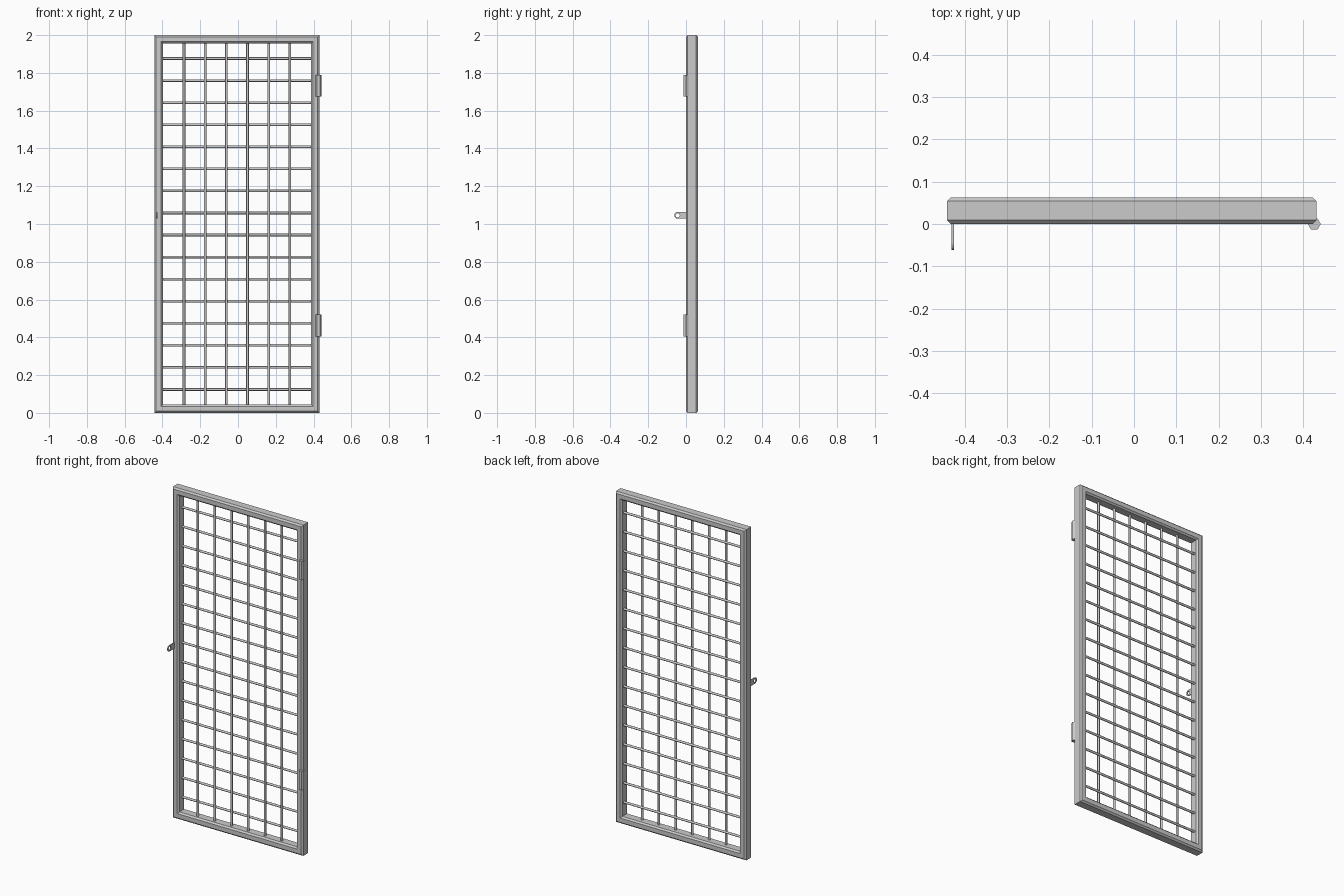
import bpy, bmesh, math
from mathutils import Vector

if "Cube" in bpy.data.objects:
    bpy.data.objects.remove(bpy.data.objects["Cube"])

X0, X1, DEPTH, TUBE, CH = -0.442, 0.431, 0.063, 0.044, 0.009


def make_object(name, bm):
    bmesh.ops.recalc_face_normals(bm, faces=bm.faces)
    mesh = bpy.data.meshes.new(name)
    bm.to_mesh(mesh)
    bm.free()
    ob = bpy.data.objects.new(name, mesh)
    bpy.context.collection.objects.link(ob)
    return ob


def rod(name, a, b, radius, sides, smooth=False):
    a, b = Vector(a), Vector(b)
    bpy.ops.mesh.primitive_cylinder_add(vertices=sides, radius=radius,
                                        depth=(b - a).length, location=(a + b) / 2)
    ob = bpy.context.object
    ob.name = name
    ob.rotation_euler = (b - a).to_track_quat('Z', 'Y').to_euler()
    if smooth:
        bpy.ops.object.shade_smooth_by_angle(angle=math.radians(50))
    return ob


# Mitred frame: chamfered tube profile (inset, depth) swept round four corners
profile = [(CH, 0), (TUBE - CH, 0), (TUBE, CH), (TUBE, DEPTH - CH),
           (TUBE - CH, DEPTH), (CH, DEPTH), (0, DEPTH - CH), (0, CH)]
bm = bmesh.new()
rings = []
for cx, cz, sx, sz in ((X0, 0, 1, 1), (X1, 0, -1, 1), (X1, 2, -1, -1), (X0, 2, 1, -1)):
    rings.append([bm.verts.new((cx + sx * d, y, cz + sz * d)) for d, y in profile])
n = len(profile)
for i in range(4):
    a, b = rings[i], rings[(i + 1) % 4]
    for j in range(n):
        k = (j + 1) % n
        bm.faces.new((a[j], a[k], b[k], b[j]))
make_object("door_frame", bm)

# Grille bars: uprights in front, crossbars welded behind
left, right = X0 + TUBE, X1 - TUBE
for i in range(1, 7):
    x = left + (right - left) * i / 7
    rod("vertical_bar", (x, 0.026, 0.04), (x, 0.026, 1.96), 0.007, 8, True)
for i in range(16):
    z = 0.124 + i * (1.876 - 0.124) / 15
    rod("horizontal_bar", (left - 0.004, 0.038, z), (right + 0.004, 0.038, z), 0.007, 8, True)

# Hexagonal hinge barrels
for z in (0.405, 1.675):
    hinge = rod("hinge_barrel", (0.426, 0, z), (0.426, 0, z + 0.115), 0.0153, 6)
    hinge.rotation_euler = (0, 0, math.radians(30))

# Padlock tab: rounded plate with a hole, built as matching outer and inner loops
yc, zc, R, r, t = -0.044, 1.046, 0.018, 0.011, 0.006
outer, inner = [], []
for i in range(16):
    ang = 2 * math.pi * i / 16
    c, s = math.cos(ang), math.sin(ang)
    inner.append((yc + r * c, zc + r * s))
    if c > 0.01:
        m = max(abs(c), abs(s))
        y = 0.004 if abs(s) < 0.72 else yc + R * c
        outer.append((y, zc + R * s / m))
    else:
        outer.append((yc + R * c, zc + R * s))
bm = bmesh.new()
loops = [[bm.verts.new((x, y, z)) for y, z in pts]
         for x, pts in ((-0.431, outer), (-0.431 + t, outer), (-0.431 + t, inner), (-0.431, inner))]
for q in range(4):
    a, b = loops[q], loops[(q + 1) % 4]
    for j in range(16):
        k = (j + 1) % 16
        bm.faces.new((a[j], a[k], b[k], b[j]))
make_object("padlock_tab", bm)
